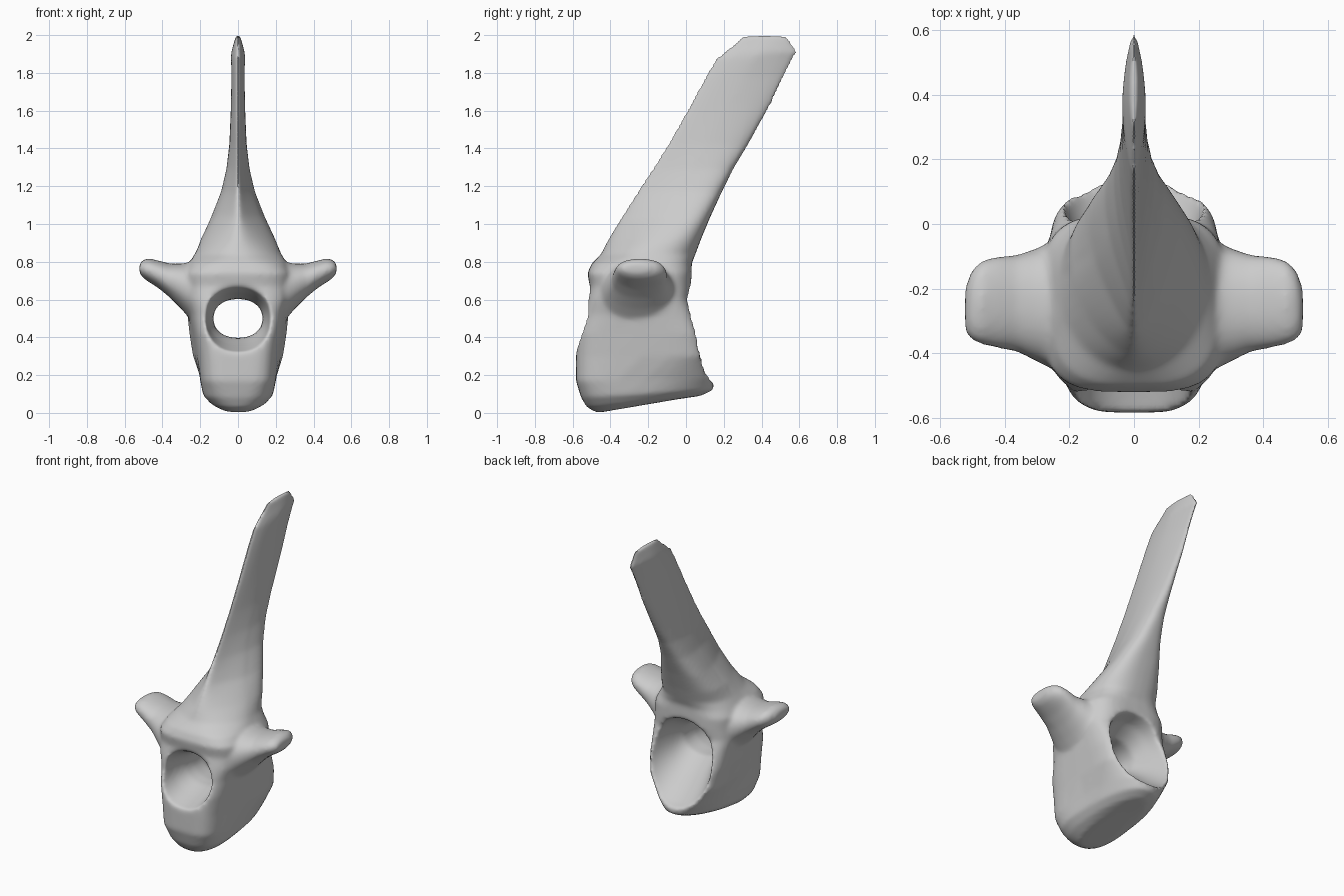
import bpy, math
from mathutils import Vector

cube = bpy.data.objects.get("Cube")
if cube:
    bpy.data.objects.remove(cube, do_unlink=True)

bone = bpy.data.materials.new("bone_grey")
bone.use_nodes = True
colour = (0.6, 0.6, 0.6, 1)
bone.diffuse_color = colour
bone.node_tree.nodes["Principled BSDF"].inputs["Base Color"].default_value = colour
N = 40


def oval(low, high):
    """Unit superellipse points, with its own power on each half."""
    for i in range(N):
        a = 2 * math.pi * i / N
        c, s = math.cos(a), math.sin(a)
        e = 2 / (low if s < 0 else high)
        yield math.copysign(abs(c) ** e, c), math.copysign(abs(s) ** e, s)


def loft(name, rings):
    """Closed skin over a row of rings."""
    verts = [p for ring in rings for p in ring]
    faces = [list(range(N)), list(range(len(verts) - N, len(verts)))]
    for r in range(len(rings) - 1):
        for i in range(N):
            j = (i + 1) % N
            a, b = r * N, (r + 1) * N
            faces.append((a + i, a + j, b + j, b + i))
    mesh = bpy.data.meshes.new(name)
    mesh.from_pydata(verts, [], faces)
    mesh.materials.append(bone)
    ob = bpy.data.objects.new(name, mesh)
    bpy.context.collection.objects.link(ob)
    bpy.context.view_layer.objects.active = ob
    bpy.ops.object.select_all(action='DESELECT')
    ob.select_set(True)
    bpy.ops.object.mode_set(mode='EDIT')
    bpy.ops.mesh.select_all(action='SELECT')
    bpy.ops.mesh.normals_make_consistent(inside=False)
    bpy.ops.object.mode_set(mode='OBJECT')
    return ob


def level(z, front, back, half, low, high, flare=0, tilt=0):
    """Ring across the body, wider to the back by flare, rising by tilt."""
    yc, hy = (front + back) / 2, (back - front) / 2
    return [Vector((half * u * (1 + flare * v), yc + hy * v, z + tilt * hy * (1 + v)))
            for u, v in oval(low, high)]


# Body and long leaning spine
body = loft("vertebra", [level(*s) for s in [
    (0.0, -.47, -.05, .09, 2.2, 2, -.15, .17),
    (.03, -.525, .08, .14, 2.6, 2, -.15, .1),
    (.08, -.555, .145, .18, 3, 2.2, -.12, .06),
    (.17, -.583, .15, .20, 4, 2.8, -.03, .02),
    (.30, -.583, .115, .228, 4.5, 4.5, .11),
    (.42, -.58, .085, .245, 4.5, 5, .11),
    (.52, -.55, .05, .26, 4, 4.5, .08),
    (.60, -.525, .02, .28, 4, 4, .04),
    (.67, -.51, .03, .285, 3.5, 3.5),
    (.74, -.522, .03, .285, 3.5, 3.5),
    (.79, -.50, .03, .26, 3, 3),
    (.84, -.45, .05, .23, 2, 2.5),
    (.92, -.41, .08, .19, 1.75, 2.5, .2),
    (1.04, -.34, .13, .122, 1.65, 2.8, .45),
    (1.17, -.26, .19, .076, 1.6, 2.8, .5),
    (1.29, -.18, .25, .054, 1.6, 2.6, .45),
    (1.42, -.10, .33, .043, 1.6, 2.2, .35),
    (1.63, .02, .45, .037, 1.7, 1.8, .15),
    (1.78, .10, .52, .035, 1.6, 1.6),
    (1.88, .16, .57, .037, 1.5, 1.5),
    (1.91, .20, .592, .036, 1.5, 1.5),
    (2.002, .31, .53, .01, 2, 2)]])

# Side processes, mirrored
wing = [(.08, -.25, .58, .23, .20), (.25, -.25, .645, .20, .153),
        (.30, -.25, .67, .175, .12), (.36, -.245, .70, .15, .09),
        (.42, -.242, .733, .142, .073), (.47, -.242, .755, .13, .063),
        (.50, -.25, .762, .11, .05), (.522, -.265, .765, .07, .025)]
parts = [(loft(name, [[Vector((side * x, y + hy * u, z + hz * v)) for u, v in oval(2.2, 2.2)]
                      for x, y, z, hy, hz in wing]), 'UNION')
         for side, name in ((1, "left_process"), (-1, "right_process"))]

# Canal, flared to the front and scooped wide open at the back
canal = [(-.66, .51, .20, .21), (-.55, .51, .175, .18), (-.45, .5, .158, .14),
         (-.35, .5, .135, .108), (-.28, .5, .13, .102), (-.17, .5, .135, .11),
         (-.06, .49, .175, .185), (.03, .465, .21, .235), (.1, .45, .235, .27),
         (.2, .43, .27, .29)]
parts.append((loft("canal_cutter", [[Vector((hw * u, y, z + hh * v)) for u, v in oval(2.2, 2.2)]
                                    for y, z, hw, hh in canal]), 'DIFFERENCE'))

# Fuse and soften the joins
for ob, op in parts:
    ob.hide_render = True
    m = body.modifiers.new(ob.name, 'BOOLEAN')
    m.operation, m.solver, m.object = op, 'EXACT', ob
m = body.modifiers.new("fuse", 'REMESH')
m.mode, m.voxel_size = 'VOXEL', 0.012
m = body.modifiers.new("soften", 'SMOOTH')
m.factor, m.iterations = 0.5, 10

bpy.ops.object.select_all(action='DESELECT')
body.select_set(True)
bpy.context.view_layer.objects.active = body
for m in list(body.modifiers):
    bpy.ops.object.modifier_apply(modifier=m.name)
for ob, op in parts:
    bpy.data.objects.remove(ob, do_unlink=True)
body.data.materials.clear()
body.data.materials.append(bone)
bpy.ops.object.shade_smooth_by_angle(angle=math.radians(50))
